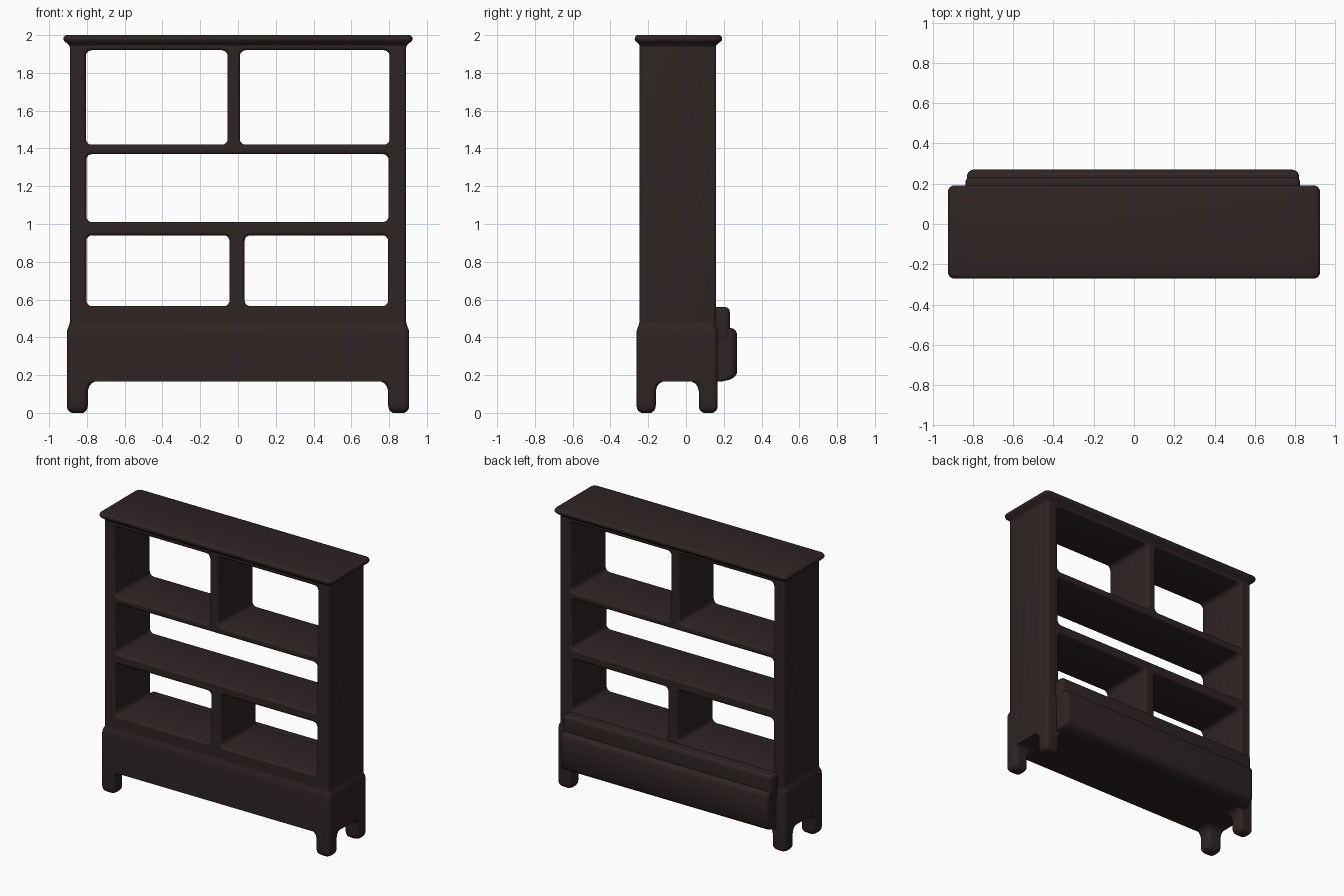
import bpy, bmesh, math

if "Cube" in bpy.data.objects:
    bpy.data.objects.remove(bpy.data.objects["Cube"])

wood = bpy.data.materials.new("dark brown wood")
wood.diffuse_color = (0.028, 0.0175, 0.0175, 1)
wood.use_nodes = True
wood.node_tree.nodes["Principled BSDF"].inputs["Base Color"].default_value = wood.diffuse_color


def rounded_rect(x0, x1, y0, y1, r, n=5):
    """Counter-clockwise outline of a rectangle with round corners."""
    pts = []
    corners = [(x1 - r, y1 - r), (x0 + r, y1 - r), (x0 + r, y0 + r), (x1 - r, y0 + r)]
    for k, (cx, cy) in enumerate(corners):
        for i in range(n + 1):
            a = math.pi / 2 * (k + i / n)
            pts.append((cx + r * math.cos(a), cy + r * math.sin(a)))
    return pts


def finish(obj):
    obj.data.materials.clear()
    obj.data.materials.append(wood)
    bpy.ops.object.select_all(action='DESELECT')
    obj.select_set(True)
    bpy.context.view_layer.objects.active = obj
    bpy.ops.object.shade_smooth_by_angle(angle=math.radians(40))


def loft(name, sections):
    """Stack rounded rectangles (x0, x1, y0, y1, radius, z) into a solid."""
    bm = bmesh.new()
    rings = [[bm.verts.new((x, y, s[5])) for x, y in rounded_rect(*s[:5])] for s in sections]
    for a, b in zip(rings, rings[1:]):
        for i in range(len(a)):
            j = (i + 1) % len(a)
            bm.faces.new((a[i], a[j], b[j], b[i]))
    bm.faces.new(rings[0][::-1])
    bm.faces.new(rings[-1])
    bmesh.ops.recalc_face_normals(bm, faces=bm.faces)
    mesh = bpy.data.meshes.new(name)
    bm.to_mesh(mesh)
    bm.free()
    obj = bpy.data.objects.new(name, mesh)
    bpy.context.collection.objects.link(obj)
    finish(obj)


def soft_box(name, x0, x1, y0, y1, z0, z1, r):
    """Box with all edges rounded."""
    secs = []
    for z, sign in ((z0 + r, -1), (z1 - r, 1)):
        angles = [i * math.pi / 8 for i in range(5)]
        for a in (angles[::-1] if sign < 0 else angles):
            d = r * (1 - math.cos(a))
            secs.append((x0 + d, x1 - d, y0 + d, y1 - d, max(r - d, 0.002), z + sign * r * math.sin(a)))
    loft(name, secs)


# Carcass: one extruded front outline with five round-cornered openings
bev = 0.015
openings = [(-0.805, -0.055, 1.42, 1.92), (0.01, 0.803, 1.42, 1.92),
            (-0.803, 0.797, 1.01, 1.37),
            (-0.803, -0.045, 0.565, 0.94), (0.035, 0.795, 0.565, 0.94)]
outlines = [rounded_rect(-0.89 + bev, 0.89 - bev, 0.2, 1.96, 0.01)]
outlines += [rounded_rect(a - bev, b + bev, c - bev, d + bev, 0.045) for a, b, c, d in openings]
curve = bpy.data.curves.new("carcass", 'CURVE')
curve.dimensions = '2D'
curve.fill_mode = 'BOTH'
curve.extrude = 0.203 - bev
curve.bevel_depth = bev
curve.bevel_resolution = 2
for pts in outlines:
    sp = curve.splines.new('POLY')
    sp.points.add(len(pts) - 1)
    for p, (x, z) in zip(sp.points, pts):
        p.co = (x, z, 0, 1)
    sp.use_cyclic_u = True
carcass = bpy.data.objects.new("carcass", curve)
carcass.location.y = -0.043
carcass.rotation_euler.x = math.pi / 2
bpy.context.collection.objects.link(carcass)
carcass.select_set(True)
bpy.context.view_layer.objects.active = carcass
bpy.ops.object.convert(target='MESH')
carcass = bpy.context.view_layer.objects.active
finish(carcass)

# Flared cornice with a flat top
cornice = [(1.93, 0.0), (1.945, 0.005), (1.957, 0.017), (1.967, 0.031), (1.977, 0.037),
           (1.988, 0.036), (1.996, 0.03), (2.0, 0.02)]
loft("cornice", [(-0.888 - d, 0.888 + d, -0.24 - d * 0.85, 0.155 + d, 0.02 + d * 0.4, z) for z, d in cornice])

# Slightly wider plinth with a sloped upper edge
plinth = [(0.165, 0.0), (0.42, 0.0), (0.44, 0.002), (0.46, 0.01), (0.48, 0.016), (0.5, 0.018)]
loft("plinth", [(-0.906 + d, 0.906 - d, -0.262 + d, 0.168 - d, 0.025, z) for z, d in plinth])

# Four feet, flaring into the plinth on their inner sides
foot = [(0.005, 0.022, 0.0), (0.011, 0.009, 0.0), (0.024, 0.002, 0.0), (0.04, 0.0, 0.0),
        (0.115, 0.0, 0.0), (0.14, 0.0, 0.007), (0.155, 0.0, 0.018), (0.164, 0.0, 0.033), (0.17, 0.0, 0.05)]
foot[0] = (0.0, 0.025, 0.0)
for sx, side in ((-1, "left"), (1, "right")):
    for front, end in ((True, "front"), (False, "back")):
        secs = []
        for z, d, flare in foot:
            xs = sorted((sx * (0.795 + d - flare), sx * (0.906 - d)))
            ys = (-0.262 + d, -0.16 - d + flare) if front else (0.068 + d - flare, 0.168 - d)
            secs.append((*xs, *ys, 0.025, z))
        loft(f"{end}_{side}_foot", secs)

# Stepped panel on the back of the plinth
soft_box("back_upper_rail", -0.838, 0.825, 0.1, 0.232, 0.38, 0.56, 0.025)
back_panel = [(0.166, 0.185), (0.175, 0.23), (0.19, 0.257), (0.21, 0.27),
              (0.42, 0.27), (0.437, 0.262), (0.447, 0.248), (0.45, 0.23)]
loft("back_panel", [(-0.83, 0.82, 0.1, y, 0.035, z) for z, y in back_panel])
